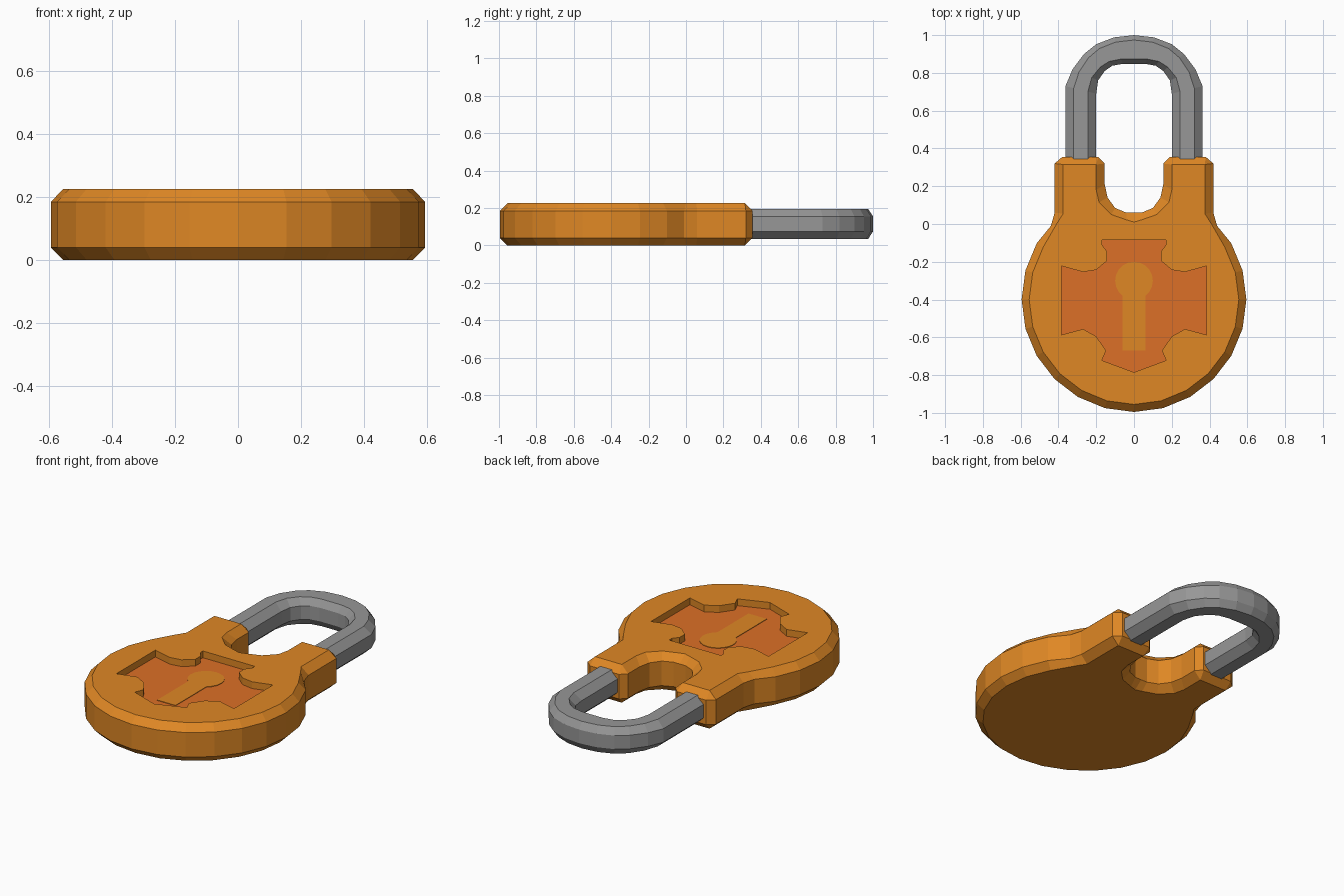
import bpy, bmesh
from math import sin, cos, radians

if "Cube" in bpy.data.objects:
    bpy.data.objects.remove(bpy.data.objects["Cube"])


def material(name, rgb):
    m = bpy.data.materials.new(name)
    m.use_nodes = True
    m.diffuse_color = (*rgb, 1)
    m.node_tree.nodes["Principled BSDF"].inputs["Base Color"].default_value = (*rgb, 1)
    return m


brass = material("brass", (0.74, 0.245, 0.018))
copper = material("copper", (0.72, 0.16, 0.02))
steel = material("steel", (0.31, 0.31, 0.31))


def loft(name, rings, mat):
    """Skin a list of matching closed rings and cap both ends."""
    bm = bmesh.new()
    loops = [[bm.verts.new(p) for p in ring] for ring in rings]
    n = len(loops[0])
    for a, b in zip(loops, loops[1:]):
        for i in range(n):
            j = (i + 1) % n
            bm.faces.new((a[i], a[j], b[j], b[i]))
    bm.faces.new(loops[0][::-1])
    bm.faces.new(loops[-1])
    bmesh.ops.remove_doubles(bm, verts=bm.verts, dist=0.0005)
    bmesh.ops.recalc_face_normals(bm, faces=bm.faces)
    mesh = bpy.data.meshes.new(name)
    bm.to_mesh(mesh)
    bm.free()
    obj = bpy.data.objects.new(name, mesh)
    bpy.context.collection.objects.link(obj)
    mesh.materials.append(mat)
    return obj


def mirrored(half):
    """Complete a half outline that starts and ends on the centre line."""
    return half + [(-x, y) for x, y in half[-2:0:-1]]


def at(outline, z):
    return [(x, y, z) for x, y in outline]


def prism(name, outline, z0, z1, mat):
    return loft(name, [at(outline, z0), at(outline, z1)], mat)


# Lock body: round base, two shoulders and a notch, chamfered all round
def disc(r):
    return [(r * sin(radians(a)), -0.4 - r * cos(radians(a))) for a in range(0, 121, 15)]


outer = mirrored(disc(0.595) + [
    (0.44, -0.01), (0.42, 0.06), (0.42, 0.32), (0.38, 0.355), (0.19, 0.355),
    (0.155, 0.32), (0.155, 0.21), (0.14, 0.14), (0.10, 0.085), (0.04, 0.06), (0, 0.06)])
inner = mirrored(disc(0.555) + [
    (0.41, 0.0), (0.375, 0.055), (0.375, 0.315), (0.375, 0.315), (0.2, 0.315),
    (0.2, 0.315), (0.2, 0.18), (0.185, 0.115), (0.12, 0.05), (0.04, 0.022), (0, 0.01)])
body = loft("lock_body", [at(inner, 0), at(outer, 0.04), at(outer, 0.185), at(inner, 0.226)], brass)

# Cross-shaped recess cut into the top
cross = mirrored([
    (0, -0.085), (0.17, -0.085), (0.17, -0.11), (0.143, -0.145), (0.143, -0.195),
    (0.2, -0.243), (0.27, -0.254), (0.385, -0.222), (0.385, -0.587), (0.27, -0.556),
    (0.2, -0.595), (0.148, -0.67), (0.17, -0.722), (0, -0.785)])
FLOOR = 0.184
cutter = prism("recess_cutter", cross, FLOOR, 0.3, brass)
cutter.hide_render = True
cutter.hide_viewport = True
cutter.display_type = 'WIRE'
cut = body.modifiers.new("recess", 'BOOLEAN')
cut.operation = 'DIFFERENCE'
cut.solver = 'EXACT'
cut.object = cutter

# Coloured recess floor and keyhole plate
prism("recess_panel", cross, FLOOR - 0.003, FLOOR + 0.002, copper)
keyhole = mirrored(
    [(0, -0.2)]
    + [(0.1 * sin(radians(a)), -0.3 + 0.1 * cos(radians(a))) for a in range(18, 145, 18)]
    + [(0.06, -0.38), (0.06, -0.67), (0, -0.67)])
prism("keyhole", keyhole, FLOOR, FLOOR + 0.005, brass)

# Shackle: octagonal section swept between its outside and inside edges
outside = [(0.363, 0.3), (0.363, 0.73), (0.325, 0.82), (0.265, 0.9),
           (0.2, 0.952), (0.106, 0.988), (0, 1.0)]
inside = [(0.2, 0.3), (0.2, 0.69), (0.19, 0.76), (0.155, 0.81),
          (0.115, 0.838), (0.06, 0.848), (0, 0.848)]
chamfer = [0.27, 0.27, 0.25, 0.22, 0.2, 0.18, 0.17]
LOW, MID_LOW, MID_HIGH, HIGH = 0.035, 0.075, 0.155, 0.195


def section(o, i, c, side):
    ring = [(0, MID_LOW), (0, MID_HIGH), (c, HIGH), (1 - c, HIGH),
            (1, MID_HIGH), (1, MID_LOW), (1 - c, LOW), (c, LOW)]
    return [(side * (o[0] + (i[0] - o[0]) * t), o[1] + (i[1] - o[1]) * t, z) for t, z in ring]


stations = list(zip(outside, inside, chamfer))
rings = [section(*s, 1) for s in stations] + [section(*s, -1) for s in stations[-2::-1]]
loft("shackle", rings, steel)
